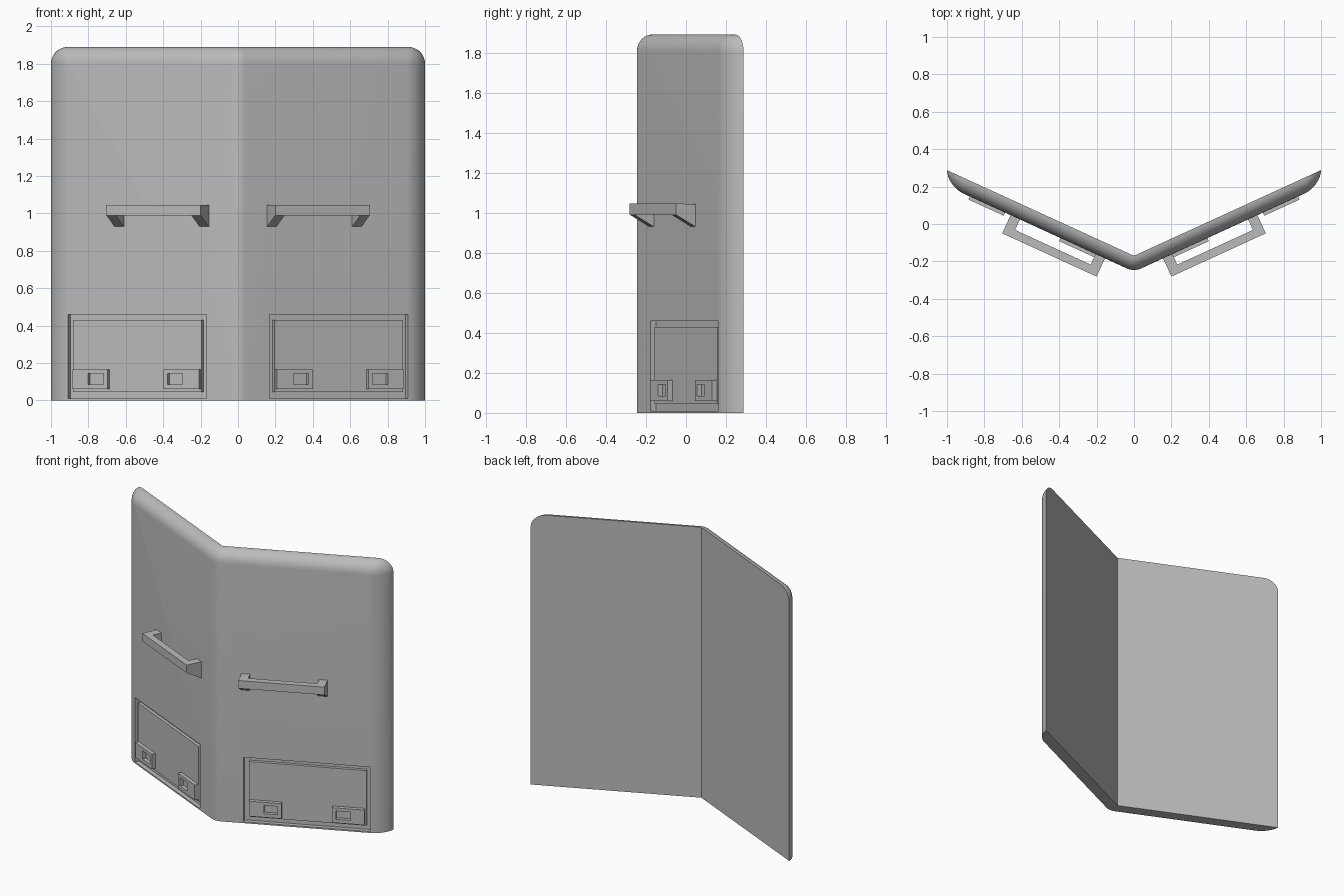
import bpy, bmesh
from math import sin, cos, pi, atan
from mathutils import Matrix, Vector

cube = bpy.data.objects.get("Cube")
if cube:
    bpy.data.objects.remove(cube, do_unlink=True)

grey = bpy.data.materials.new("plain_grey")
grey.use_nodes = True
COLOUR = (0.5, 0.5, 0.5, 1)
grey.diffuse_color = COLOUR
grey.node_tree.nodes["Principled BSDF"].inputs["Base Color"].default_value = COLOUR

HEIGHT, ROUND, DEPTH, SLOPE, BACK, SOFT = 1.89, 0.09, 0.085, 0.458, -0.17, 0.04
ANGLE = atan(SLOPE)


def make_object(name, bm):
    bmesh.ops.recalc_face_normals(bm, faces=bm.faces[:])
    mesh = bpy.data.meshes.new(name)
    bm.to_mesh(mesh)
    bm.free()
    mesh.materials.append(grey)
    obj = bpy.data.objects.new(name, mesh)
    bpy.context.collection.objects.link(obj)
    return obj


def activate(obj):
    bpy.ops.object.select_all(action="DESELECT")
    obj.select_set(True)
    bpy.context.view_layer.objects.active = obj


def cut(obj, cutter):
    cutter.hide_render = True
    mod = obj.modifiers.new("cut", "BOOLEAN")
    mod.operation, mod.solver, mod.object = "DIFFERENCE", "EXACT", cutter
    activate(obj)
    bpy.ops.object.modifier_apply(modifier=mod.name)
    bpy.data.objects.remove(cutter, do_unlink=True)


def on_wing(side, u, n, z):
    # u runs along the wing from the fold, n points out of its front
    x = u * cos(ANGLE) + n * sin(ANGLE)
    y = BACK - DEPTH + u * sin(ANGLE) - n * cos(ANGLE)
    return Vector((side * x, y, z))


def wing_prism(name, side, profile, low, high):
    # extrudes a (u, n) profile between heights; heights may depend on n
    bm = bmesh.new()
    rings = [[bm.verts.new(on_wing(side, u, n, f(n))) for u, n in profile] for f in (low, high)]
    bm.faces.new(rings[0])
    bm.faces.new(rings[1])
    for i in range(len(profile)):
        j = (i + 1) % len(profile)
        bm.faces.new((rings[0][i], rings[0][j], rings[1][j], rings[1][i]))
    return make_object(name, bm)


def wing_box(name, side, u, n, z):
    corners = [(u[0], n[0]), (u[1], n[0]), (u[1], n[1]), (u[0], n[1])]
    return wing_prism(name, side, corners, lambda _: z[0], lambda _: z[1])


def build_shell():
    # folded shield with rounded top corners and a rounded front rim
    fold = [SOFT * k / 4 for k in range(-4, 5)]
    steps = 10

    def ring(t):
        a = t * pi / 2
        inset, depth = 0.98 * ROUND * (1 - cos(a)), DEPTH * sin(a)
        w, h, r = 1 - inset, HEIGHT - inset, ROUND - inset
        arc = [(w - r + r * cos(k * pi / 2 / steps), h - r + r * sin(k * pi / 2 / steps))
               for k in range(steps + 1)]
        half = [(w, 0)] + arc
        outline = [(-x, z) for x, z in half] + [(x, h) for x in fold]
        outline += half[::-1] + [(x, 0) for x in fold[::-1]]
        points = []
        for x, z in outline:
            soft = abs(x) if abs(x) >= SOFT else x * x / (2 * SOFT) + SOFT / 2
            bend = abs(x) + (soft - abs(x)) * sin(a)
            points.append((x, BACK + SLOPE * bend - depth, z))
        return points

    bm = bmesh.new()
    rings = [[bm.verts.new(p) for p in ring(k / 8)] for k in range(9)]
    count = len(rings[0])
    for a, b in zip(rings, rings[1:]):
        for i in range(count):
            j = (i + 1) % count
            bm.faces.new((a[i], a[j], b[j], b[i]))
    side = steps + 2
    last = len(fold) - 1
    for r in (rings[0], rings[-1]):
        top, bottom = r[side:side + last + 1], r[-1:-last - 2:-1]
        bm.faces.new(r[:side] + [top[0], bottom[0]])
        for i in range(last):
            bm.faces.new((top[i], top[i + 1], bottom[i + 1], bottom[i]))
        bm.faces.new([top[last]] + r[side + last + 1:2 * side + last + 1] + [bottom[last]])
    return make_object("shield_body", bm)


body = build_shell()
parts = [body]
for side, label in ((1, "left"), (-1, "right")):
    # shallow recess with a plate set inside it
    cut(body, wing_box("recess_cutter", side, (0.185, 1.0), (-0.03, 0.1), (0.01, 0.46)))
    wing_box(label + "_plate", side, (0.217, 0.975), (-0.035, -0.008), (0.045, 0.43))

    # latches with a notch near the facing ends
    for place, u, notch in (("inner", (0.222, 0.432), (0.318, 0.407)),
                            ("outer", (0.758, 0.966), (0.782, 0.875))):
        latch = wing_box(f"{label}_{place}_latch", side, u, (-0.02, 0.018), (0.06, 0.165))
        cut(latch, wing_box("notch_cutter", side, notch, (-0.007, 0.1), (0.085, 0.143)))

    # grab handle: bar and two brackets that deepen towards the wall
    u0, u1, front, thick = 0.171, 0.726, 0.107, 0.055
    wing_box(label + "_handle_bar", side, (u0, u1), (front - 0.045, front), (0.99, 1.045))
    for place, u in (("inner", u0), ("outer", u1 - thick)):
        foot = [(u, -0.01), (u + thick, -0.01), (u + thick, front - 0.001), (u, front - 0.001)]
        wing_prism(f"{label}_{place}_handle_bracket", side, foot,
                   lambda n: 0.93 + 0.06 * n / front, lambda n: 1.0445)

activate(body)
bpy.ops.object.shade_smooth_by_angle(angle=pi / 6)
